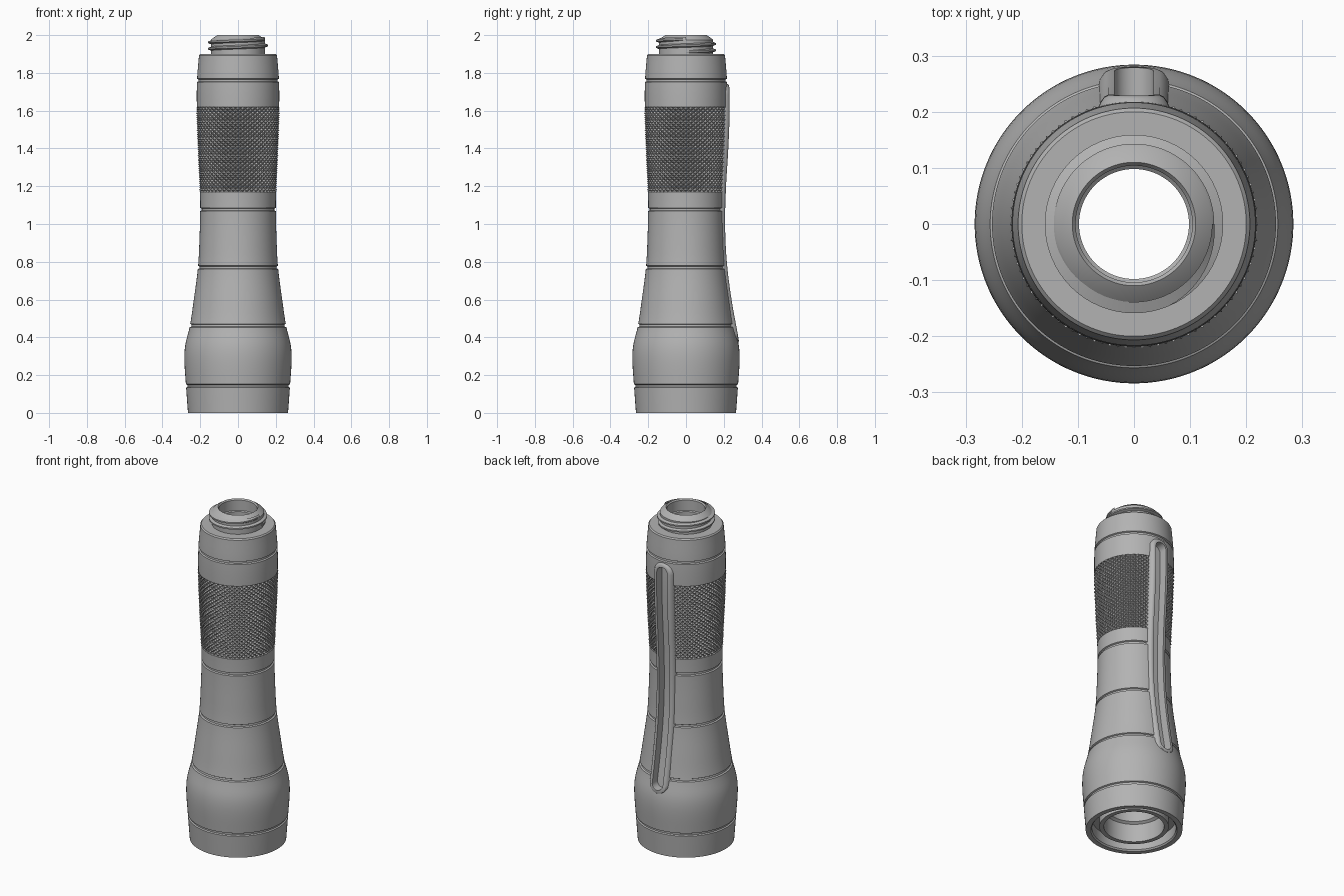
import bpy
from math import sin, cos, pi

cube = bpy.data.objects.get("Cube")
if cube:
    bpy.data.objects.remove(cube, do_unlink=True)

grey = bpy.data.materials.new("machined_grey")
grey.use_nodes = True
grey.diffuse_color = (0.45, 0.45, 0.45, 1)
grey.node_tree.nodes["Principled BSDF"].inputs["Base Color"].default_value = grey.diffuse_color

# Silhouette of the body and centre line of the clip, as (height, distance)
BODY = [(0, .265), (.14, .275), (.28, .284), (.36, .279), (.46, .255), (.6, .234), (.77, .212),
        (.92, .204), (1.08, .2), (1.2, .202), (1.4, .211), (1.62, .218), (1.76, .217), (1.9, .206)]
CLIP = [(.3, .293), (.4, .277), (.6, .241), (.8, .216), (1, .207), (1.2, .212),
        (1.4, .224), (1.6, .231), (1.8, .227)]
GROOVES = (.143, .462, .77, 1.077, 1.76)
KNURL_LOW, KNURL_HIGH = 1.17, 1.62
SEGMENTS = 128


def curve(points, z):
    """Smooth cubic through the points."""
    last = len(points) - 1
    i = max(k for k in range(last) if points[k][0] <= z or k == 0)

    def slope(k):
        a, b = points[max(k - 1, 0)], points[min(k + 1, last)]
        return (b[1] - a[1]) / (b[0] - a[0])
    (z0, r0), (z1, r1) = points[i], points[i + 1]
    h = z1 - z0
    t = (z - z0) / h
    s = 1 - t
    return (s * s * (1 + 2 * t) * r0 + t * t * (1 + 2 * s) * r1
            + h * t * s * (s * slope(i) - t * slope(i + 1)))


def make(name, verts, faces):
    mesh = bpy.data.meshes.new(name)
    mesh.from_pydata(verts, [], faces)
    mesh.materials.append(grey)
    obj = bpy.data.objects.new(name, mesh)
    bpy.context.collection.objects.link(obj)
    bpy.context.view_layer.objects.active = obj
    bpy.ops.object.select_all(action='DESELECT')
    obj.select_set(True)
    bpy.ops.object.mode_set(mode='EDIT')
    bpy.ops.mesh.select_all(action='SELECT')
    bpy.ops.mesh.normals_make_consistent(inside=False)
    bpy.ops.object.mode_set(mode='OBJECT')
    return obj


def finish(obj, cutter=None, smooth=True):
    bpy.ops.object.select_all(action='DESELECT')
    obj.select_set(True)
    bpy.context.view_layer.objects.active = obj
    if cutter:
        mod = obj.modifiers.new("slot", 'BOOLEAN')
        mod.operation, mod.solver, mod.object = 'DIFFERENCE', 'EXACT', cutter
        bpy.ops.object.modifier_apply(modifier=mod.name)
    if smooth:
        bpy.ops.object.shade_smooth_by_angle(angle=0.5)
    else:
        bpy.ops.object.shade_flat()


def lathe(name, profile):
    """Spin a closed (radius, height) loop about z."""
    n = len(profile)
    verts = [(r * cos(a), r * sin(a), z) for k in range(SEGMENTS)
             for a in [2 * pi * k / SEGMENTS] for r, z in profile]
    faces = [(k * n + i, k * n + (i + 1) % n, m * n + (i + 1) % n, m * n + i)
             for k in range(SEGMENTS) for m in [(k + 1) % SEGMENTS] for i in range(n)]
    return make(name, verts, faces)


def clip_solid(name, layers):
    """Round-ended bar bent along the clip curve; layers are (half width, offset)."""
    low, high, steps = .425, 1.685, 40
    rows = [(low, -pi / 2 * (1 - k / 10)) for k in range(11)]
    rows[0] = (low, -1.54)
    rows += [(low + (high - low) * k / steps, 0) for k in range(1, steps)]
    rows += [(high, -a) for z, a in reversed(rows[:11])]
    n = len(rows)
    verts = []
    for half, offset in layers:
        for side in (1, -1):
            for z, a in rows:
                height = z + half * sin(a)
                verts.append((side * half * cos(a), curve(CLIP, height) + offset, height))
    faces = []
    for cap in (0, 2 * n * (len(layers) - 1)):
        faces += [(cap + i, cap + i + 1, cap + n + i + 1, cap + n + i) for i in range(n - 1)]
    ring = list(range(n)) + list(range(2 * n - 1, n - 1, -1))
    for layer in range(len(layers) - 1):
        a, b = layer * 2 * n, (layer + 1) * 2 * n
        for p, q in zip(ring, ring[1:] + ring[:1]):
            faces.append((a + p, a + q, b + q, b + p))
    return make(name, verts, faces)


def body_profile():
    """Outer skin with ring grooves and a sunk knurl seat, then the stepped bore."""
    marks = []
    for g in GROOVES:
        marks += [(g - .009, 0), (g - .005, -.008), (g + .005, -.008), (g + .009, 0)]
    for k in range(96):
        z = 1.893 * k / 95
        if all(abs(z - g) > .012 for g in GROOVES) and not KNURL_LOW - .006 < z < KNURL_HIGH + .006:
            marks.append((z, 0))
    marks += [(KNURL_LOW, 0), (KNURL_LOW + .002, -.02), (KNURL_HIGH - .002, -.02), (KNURL_HIGH, 0)]
    marks += [(KNURL_LOW + .05 * k, -.02) for k in range(1, 9)]
    outer = [(curve(BODY, z) + d, z) for z, d in sorted(marks)]
    neck = [(.2, 1.9), (.143, 1.9), (.143, 1.974), (.138, 1.98), (.11, 2)]
    bore = [(.104, 1.992), (.104, 1.93), (.098, 1.925), (.098, .34), (.13, .34), (.13, .25),
            (.15, .25), (.15, .14), (.165, .13), (.165, .02), (.19, .02), (.19, .07),
            (.23, .07), (.23, .008), (.237, 0)]
    return outer + neck + bore


def knurl_sleeve():
    """Band of small diamond pyramids, closed by a hidden inner wall."""
    cols, rows = 96, 40
    verts, faces = [], []
    for j in range(-1, rows + 2):
        jj = min(max(j, 0), rows)
        z = KNURL_LOW + (KNURL_HIGH - KNURL_LOW) * jj / rows
        for i in range(cols):
            a = 2 * pi * i / cols
            lift = -.025 if j != jj else (.004 if (i + j) % 2 else -.008)
            r = curve(BODY, z) + lift
            verts.append((r * cos(a), r * sin(a), z))
    total = rows + 3
    for j in range(total):
        for i in range(cols):
            k, m = (i + 1) % cols, (j + 1) % total
            a, b, c, d = j * cols + i, j * cols + k, m * cols + k, m * cols + i
            if (i + j) % 2:
                faces += [(a, b, c), (a, c, d)]
            else:
                faces += [(a, b, d), (b, c, d)]
    return make("knurled_grip", verts, faces)


def screw_thread():
    """Helical ridge that fades into the neck at both ends."""
    turns, per_turn = 2, 64
    pitch, start, root = .034, 1.911, .139
    count = int(turns * per_turn)
    verts, faces = [], []
    for k in range(count + 1):
        a = 2 * pi * k / per_turn
        z = start + pitch * k / per_turn
        crest = .143 + .016 * min(1, k / 12, (count - k) / 12)
        for r, dz in ((root, -.012), (crest, -.004), (crest, .004), (root, .012)):
            verts.append((r * cos(a), r * sin(a), z + dz))
    for k in range(count):
        for i in range(4):
            j = (i + 1) % 4
            faces.append((4 * k + i, 4 * k + j, 4 * k + 4 + j, 4 * k + 4 + i))
    faces += [(3, 2, 1, 0), tuple(4 * count + i for i in range(4))]
    return make("neck_thread", verts, faces)


# Slot cutter shared by body, grip and clip rim
slot = clip_solid("slot_cutter", [(.035, -.05), (.035, .05)])
slot.hide_render = True

finish(lathe("tube_body", body_profile()), slot)
finish(knurl_sleeve(), slot, smooth=False)
finish(clip_solid("clip_rim", [(.065, -.045), (.065, -.028), (.06, -.014), (.053, -.004), (.045, 0)]), slot)
finish(screw_thread())

bpy.data.objects.remove(slot, do_unlink=True)
